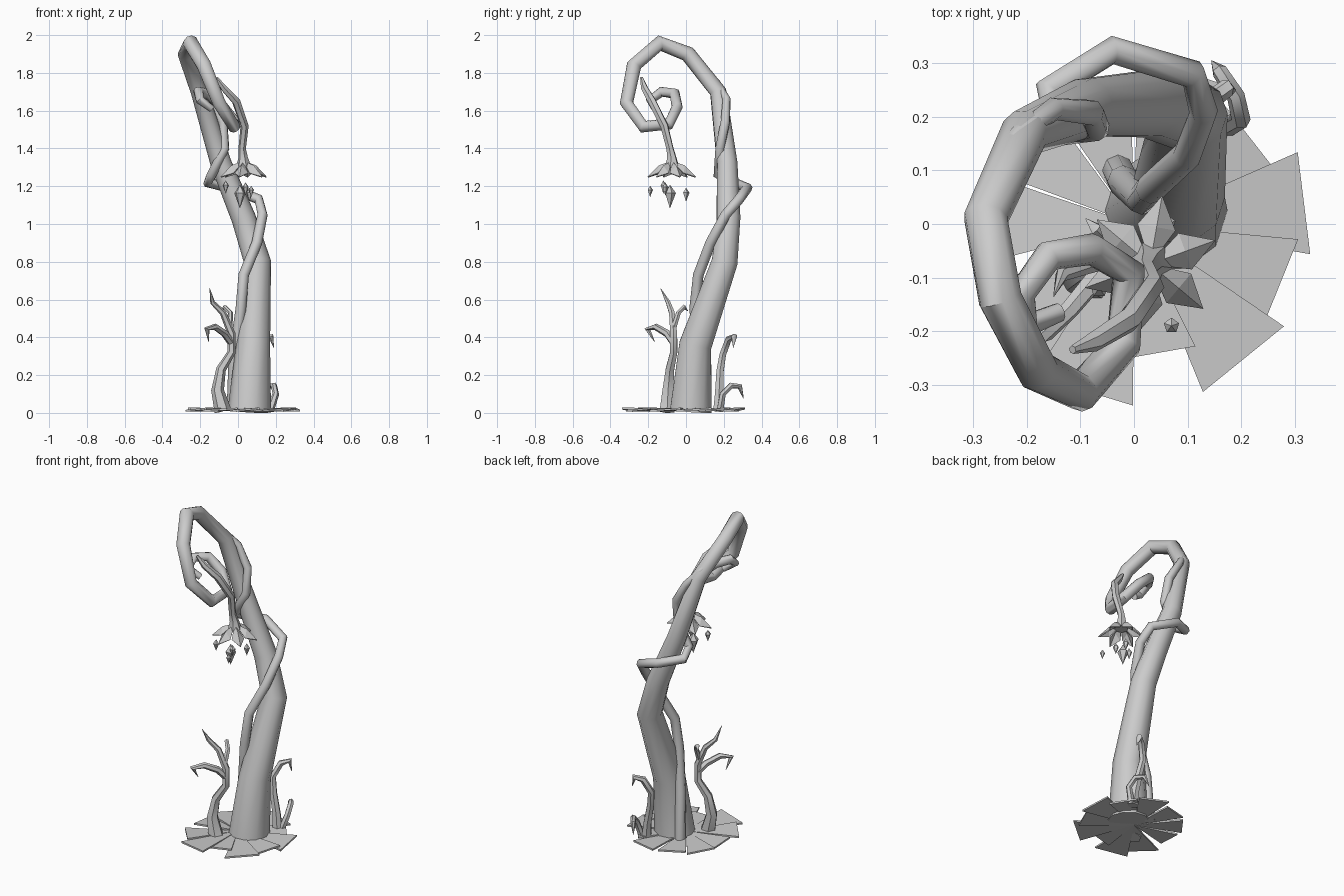
import bpy, bmesh, math
from mathutils import Vector, Matrix

cube = bpy.data.objects.get("Cube")
if cube:
    bpy.data.objects.remove(cube, do_unlink=True)

GREY = (0.6, 0.6, 0.6, 1)
mat = bpy.data.materials.new("bark grey")
mat.use_nodes = True
mat.diffuse_color = GREY
mat.node_tree.nodes["Principled BSDF"].inputs["Base Color"].default_value = GREY


def finish(name, bm, angle=50):
    bmesh.ops.recalc_face_normals(bm, faces=bm.faces)
    mesh = bpy.data.meshes.new(name)
    bm.to_mesh(mesh)
    bm.free()
    mesh.materials.append(mat)
    ob = bpy.data.objects.new(name, mesh)
    bpy.context.collection.objects.link(ob)
    bpy.ops.object.select_all(action='DESELECT')
    ob.select_set(True)
    bpy.context.view_layer.objects.active = ob
    if angle:
        bpy.ops.object.shade_smooth_by_angle(angle=math.radians(angle))
    return ob


def tube(name, points, sides=8):
    """Tapered tube through (x, y, z, radius) points."""
    bm = bmesh.new()
    pos = [Vector(p[:3]) for p in points]
    normal, old, rings = Vector((1, 0, 0)), Vector((0, 0, 1)), []
    for i, p in enumerate(pos):
        tan = (pos[min(i + 1, len(pos) - 1)] - pos[max(i - 1, 0)]).normalized()
        normal = old.rotation_difference(tan) @ normal
        normal = (normal - tan * normal.dot(tan)).normalized()
        side, old = tan.cross(normal), tan
        ring = []
        for k in range(sides):
            a = math.tau * k / sides
            ring.append(bm.verts.new(p + points[i][3] * (normal * math.cos(a) + side * math.sin(a))))
        rings.append(ring)
    for a, b in zip(rings, rings[1:]):
        for k in range(sides):
            j = (k + 1) % sides
            bm.faces.new((a[k], a[j], b[j], b[k]))
    bm.faces.new(rings[0])
    bm.faces.new(rings[-1])
    return finish(name, bm)


# Trunk sweeping up into the curled hook
tube("trunk", [
    (.06, .025, .01, .115), (.08, .05, .36, .09), (.103, .205, .8, .072),
    (.03, .225, 1.03, .065), (-.09, .218, 1.32, .056), (-.205, .17, 1.7, .045),
    (-.277, .01, 1.9, .042), (-.25, -.14, 1.957, .042), (-.18, -.275, 1.84, .04),
    (-.1, -.315, 1.64, .036), (-.02, -.225, 1.515, .034), (-.01, -.09, 1.53, .032),
    (-.08, -.047, 1.62, .03), (-.16, -.06, 1.69, .029), (-.21, -.13, 1.7, .027),
    (-.2, -.19, 1.655, .024), (-.14, -.165, 1.61, .018)], 10)

# Vine winding round the trunk
tube("vine", [
    (-.03, .1, .01, .03), (-.02, .08, .3, .03), (.015, .045, .55, .028),
    (.03, .065, .73, .028), (.1, .13, .9, .028), (.13, .21, 1.05, .027),
    (.11, .28, 1.13, .027), (-.04, .325, 1.19, .027), (-.16, .25, 1.22, .027),
    (-.14, .17, 1.26, .026), (-.07, .18, 1.4, .025), (-.08, .208, 1.54, .025),
    (-.15, .215, 1.66, .022), (-.22, .165, 1.75, .017), (-.265, .11, 1.8, .006)])

# Hanging flower stem, flaring into the petals
tube("flower_stem", [
    (-.115, -.235, 1.775, .008), (-.075, -.22, 1.72, .019), (-.01, -.18, 1.65, .023),
    (.035, -.115, 1.52, .022), (.022, -.085, 1.4, .02), (.027, -.075, 1.35, .026),
    (.03, -.075, 1.3, .042)], 6)

# Six drooping diamond petals, folded along the middle
for n in range(6):
    bm = bmesh.new()
    turn = Matrix.Translation((.03, -.075, 0)) @ Matrix.Rotation(math.radians(20 + 60 * n), 4, 'Z')
    shape = [(0, 0, 1.335), (.07, -.036, 1.27), (.13, 0, 1.25), (.07, .036, 1.27), (.07, 0, 1.31)]
    v = [bm.verts.new(turn @ Vector(p)) for p in shape]
    for f in ((0, 1, 4), (1, 2, 4), (2, 3, 4), (3, 0, 4)):
        bm.faces.new([v[i] for i in f])
    ob = finish("flower_petal", bm, 0)
    ob.modifiers.new("thickness", 'SOLIDIFY').thickness = .006

# Floating seeds under the flower
for x, y, z, h in ((.01, -.085, 1.145, .063), (-.065, -.12, 1.195, .035), (.07, -.19, 1.172, .03),
                   (.06, 0, 1.155, .037), (.04, -.11, 1.185, .035)):
    bm = bmesh.new()
    bmesh.ops.create_cone(bm, segments=5, radius1=h * .5, radius2=0, depth=h * .7,
                          matrix=Matrix.Translation((x, y, z + h * .65)))
    bmesh.ops.create_cone(bm, segments=5, radius1=0, radius2=h * .5, depth=h * 1.3,
                          matrix=Matrix.Translation((x, y, z - h * .35)))
    bmesh.ops.remove_doubles(bm, verts=bm.verts, dist=.0005)
    finish("seed", bm, 0)

# Overlapping wedge leaves on the ground, each tilted like a fan blade
for n, (angle, length) in enumerate(((7, .32), (-22, .295), (-51, .325), (-80, .245), (-107, .325),
                                     (-140, .29), (178, .25), (143, .27), (108, .27), (72, .3), (38, .27))):
    bm = bmesh.new()
    turn = Matrix.Rotation(math.radians(angle), 4, 'Z')
    half = length * .3
    v = [bm.verts.new(turn @ Vector(p)) for p in
         ((0, 0, .024), (length, -half, .016), (length, half, .028))]
    bm.faces.new(v)
    for q in bmesh.ops.extrude_face_region(bm, geom=bm.faces[:])["geom"]:
        if isinstance(q, bmesh.types.BMVert):
            q.co.z -= .01
    bm.verts.ensure_lookup_table()
    finish("ground_leaf", bm, 0)

# Forked sprout at the front right
tube("sprout_stem", [
    (-.08, -.1, .01, .045), (-.108, -.095, .12, .034), (-.09, -.085, .23, .026),
    (-.035, -.065, .32, .022), (-.035, -.065, .42, .021), (-.08, -.075, .53, .017),
    (-.135, -.095, .585, .013), (-.15, -.135, .66, .001)], 6)
tube("sprout_curl", [
    (-.035, -.065, .37, .02), (-.07, -.1, .42, .02), (-.12, -.16, .455, .018),
    (-.165, -.205, .445, .016), (-.155, -.165, .375, .001)], 6)
tube("sprout_twig", [
    (-.045, -.065, .45, .016), (-.04, -.04, .53, .014), (-.07, -.01, .56, .013),
    (-.09, .01, .54, .001)], 6)

# Curled sprouts at the back left
tube("back_sprout", [
    (.15, .17, .01, .03), (.14, .175, .1, .025), (.115, .18, .22, .022),
    (.1, .195, .31, .02), (.135, .225, .39, .019), (.175, .255, .405, .017),
    (.19, .25, .345, .001)], 6)
tube("back_sprout_curl", [
    (.17, .18, .01, .02), (.2, .195, .1, .018), (.19, .24, .145, .017),
    (.16, .285, .14, .015), (.145, .305, .075, .001)], 6)
